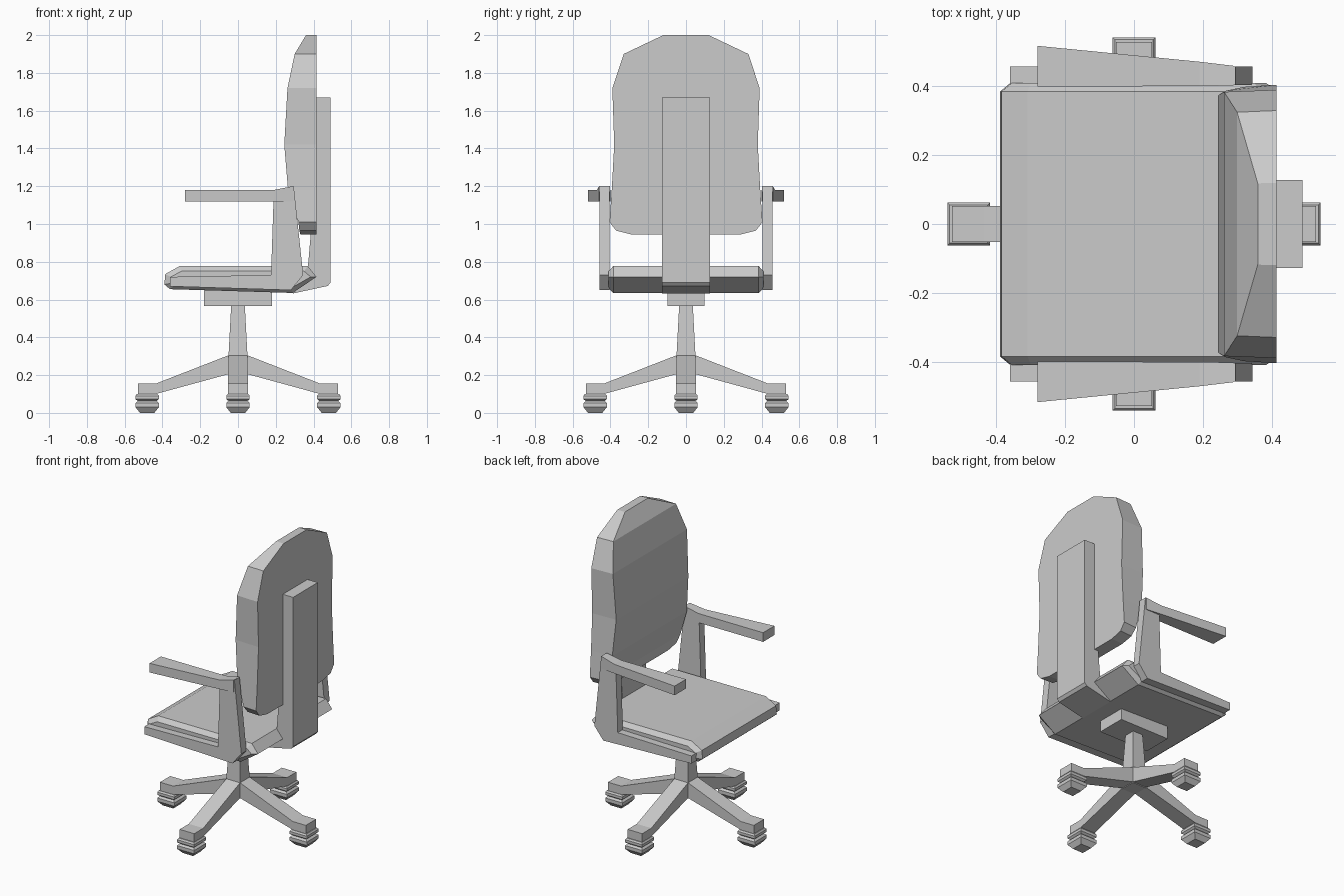
import bpy, bmesh, math
from mathutils import Matrix

if "Cube" in bpy.data.objects:
    bpy.data.objects.remove(bpy.data.objects["Cube"])


def loft(name, rings, rot=0.0):
    """Skin a series of equal-length point rings and cap both ends."""
    bm = bmesh.new()
    loops = [[bm.verts.new(p) for p in r] for r in rings]
    for a, b in zip(loops, loops[1:]):
        n = len(a)
        for i in range(n):
            j = (i + 1) % n
            bm.faces.new((a[i], a[j], b[j], b[i]))
    bm.faces.new(loops[0])
    bm.faces.new(loops[-1])
    bm.transform(Matrix.Rotation(rot, 4, 'Z'))
    bmesh.ops.recalc_face_normals(bm, faces=bm.faces)
    me = bpy.data.meshes.new(name)
    bm.to_mesh(me)
    bm.free()
    ob = bpy.data.objects.new(name, me)
    bpy.context.collection.objects.link(ob)
    return ob


def prism(name, profile, y0, y1):
    """Extrude an x-z profile along y."""
    return loft(name, [[(x, y, z) for x, z in profile] for y in (y0, y1)])


def section(x, y0, y1, z0, z1):
    """Rectangle across the x axis."""
    return [(x, y0, z0), (x, y1, z0), (x, y1, z1), (x, y0, z1)]


def square(z, hx, hy, cx=0.0):
    """Horizontal rectangle at height z."""
    return [(cx - hx, -hy, z), (cx + hx, -hy, z), (cx + hx, hy, z), (cx - hx, hy, z)]


# seat cushion with bevelled sides
seat = [(-.31, .777), (.37, .777), (.415, .72), (.29, .635), (-.36, .655), (-.39, .68), (-.385, .735)]
edge = [(-.30, .75), (.35, .75), (.385, .72), (.28, .66), (-.34, .672), (-.36, .685), (-.355, .72)]
loft("seat", [[(x, y, z) for x, z in prof] for y, prof in
              ((-.41, edge), (-.385, seat), (.385, seat), (.41, edge))])

# backrest: height, half width, front x
levels = [(2.0, .12, .36), (1.9, .33, .30), (1.72, .39, .262), (1.42, .38, .245),
          (1.18, .393, .265), (1.01, .405, .32), (.965, .37, .325), (.945, .29, .33)]
front = [(xf, w * .985, z) for z, w, xf in levels] + [(xf, -w * .985, z) for z, w, xf in reversed(levels)]
back = [(.415, w, z) for z, w, _ in levels] + [(.415, -w, z) for z, w, _ in reversed(levels)]
bm = bmesh.new()
vf = [bm.verts.new(p) for p in front]
vb = [bm.verts.new(p) for p in back]
n = len(vf)
for i in range(n):
    j = (i + 1) % n
    bm.faces.new((vf[i], vf[j], vb[j], vb[i]))
for i in range(len(levels) - 1):
    bm.faces.new((vf[i], vf[i + 1], vf[n - 2 - i], vf[n - 1 - i]))
bm.faces.new(vb)
bmesh.ops.recalc_face_normals(bm, faces=bm.faces)
mesh = bpy.data.meshes.new("backrest")
bm.to_mesh(mesh)
bm.free()
bpy.context.collection.objects.link(bpy.data.objects.new("backrest", mesh))

# back support spine, hooking under the seat
prism("back_support", [(.415, 1.67), (.49, 1.67), (.49, .69), (.475, .672), (.29, .632),
                       (.37, .77), (.385, .945), (.415, .95)], -.128, .128)

# arms: side rail with post, and splayed pad
for side, s in (("left", 1), ("right", -1)):
    prism(side + "_arm_post", [(-.36, .67), (.28, .65), (.345, .73), (.295, 1.2),
                               (.19, 1.18), (.175, .73), (-.36, .72)], s * .405, s * .458)
    loft(side + "_arm_pad", [section(.29, s * .403, s * .46, 1.12, 1.2),
                             section(.19, s * .401, s * .472, 1.12, 1.18),
                             section(-.28, s * .40, s * .518, 1.12, 1.18)])

# under-seat plate and tapered column
loft("seat_plate", [square(.565, .18, .097), square(.65, .18, .097)])
loft("column", [square(.2, .05, .05), square(.305, .05, .05), square(.57, .036, .036)])

# four legs with casters
for k in range(4):
    a = k * math.pi / 2
    loft(f"leg_{k + 1}", [section(x, -w, w, z0, z1) for x, w, z0, z1 in
                          ((0, .05, .22, .305), (.05, .05, .205, .305),
                           (.435, .053, .10, .155), (.53, .053, .10, .155))], a)
    loft(f"caster_{k + 1}", [square(z, r, r, .481) for z, r in
                             ((.10, .055), (.09, .062), (.073, .062), (.063, .05),
                              (.052, .062), (.03, .062), (0, .038))], a)
